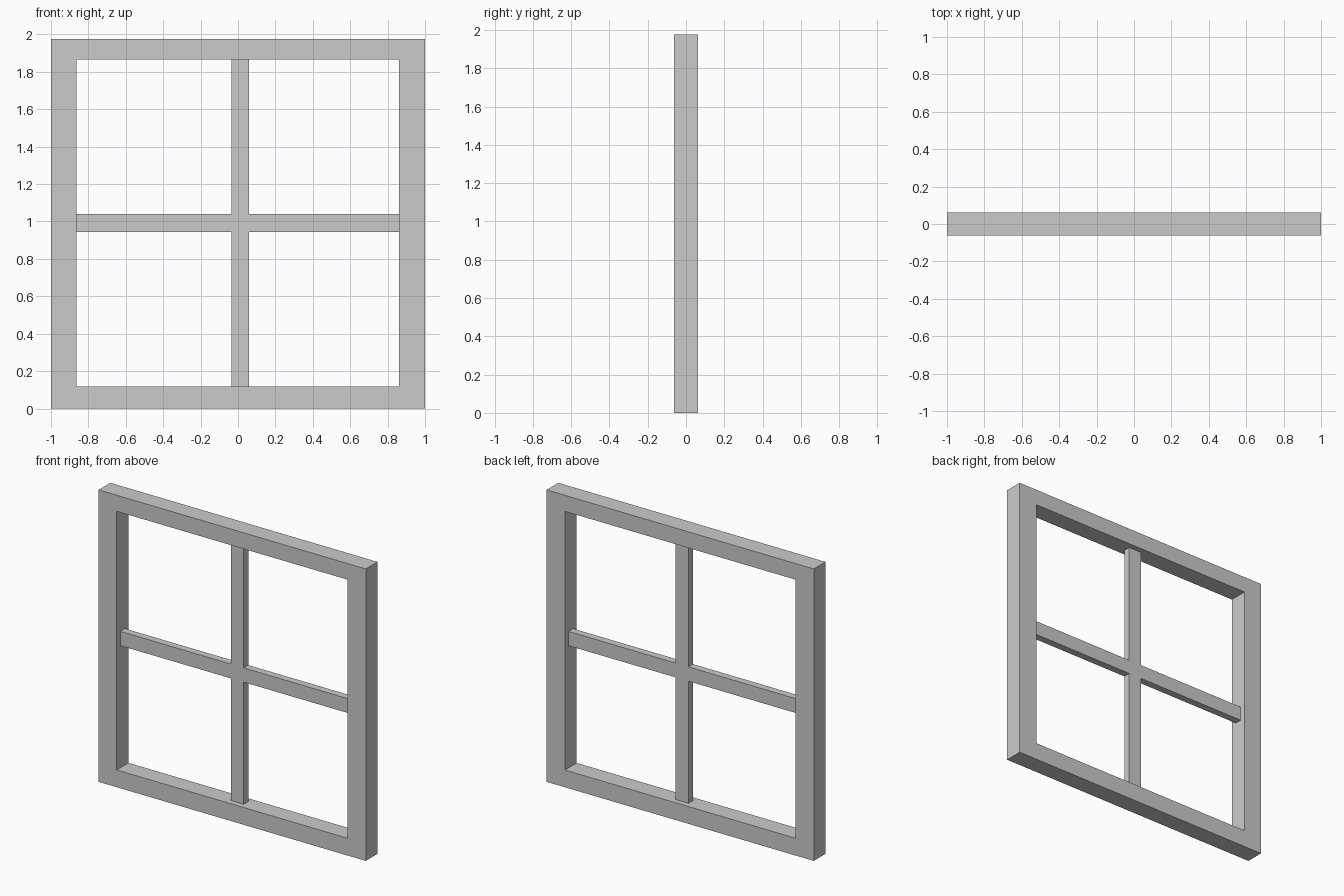
import bpy, bmesh

if "Cube" in bpy.data.objects:
    bpy.data.objects.remove(bpy.data.objects["Cube"])


def extrude_profile(name, points, faces, half_depth):
    """Flat x-z profile at the front, extruded back to a closed solid."""
    bm = bmesh.new()
    verts = [bm.verts.new((x, -half_depth, z)) for x, z in points]
    front = [bm.faces.new([verts[i] for i in f]) for f in faces]
    back = bmesh.ops.extrude_face_region(bm, geom=front, use_keep_orig=True)["geom"]
    for v in back:
        if isinstance(v, bmesh.types.BMVert):
            v.co.y = half_depth
    bmesh.ops.recalc_face_normals(bm, faces=bm.faces)
    mesh = bpy.data.meshes.new(name)
    bm.to_mesh(mesh)
    bm.free()
    obj = bpy.data.objects.new(name, mesh)
    bpy.context.collection.objects.link(obj)
    return obj


def rectangle(x0, x1, z0, z1):
    return [(x0, z0), (x1, z0), (x1, z1), (x0, z1)]


# Window opening and glazing bar extents
L, R, B, T = -0.864, 0.862, 0.117, 1.866
bar_l, bar_r, bar_b, bar_t = -0.036, 0.06, 0.943, 1.04

# Outer frame: mitred ring around the opening
ring = [(i, (i + 1) % 4, (i + 1) % 4 + 4, i + 4) for i in range(4)]
extrude_profile("window_frame",
                rectangle(-1, 1, 0, 1.975) + rectangle(L, R, B, T),
                ring, 0.0625)

# Glazing bars: one cross-shaped piece, set back from both frame faces
cross = [(bar_l, B), (bar_r, B), (bar_r, bar_b), (R, bar_b), (R, bar_t),
         (bar_r, bar_t), (bar_r, T), (bar_l, T), (bar_l, bar_t),
         (L, bar_t), (L, bar_b), (bar_l, bar_b)]
arms = [(0, 1, 2, 11), (2, 3, 4, 5), (5, 6, 7, 8), (8, 9, 10, 11), (2, 5, 8, 11)]
extrude_profile("glazing_bars", cross, arms, 0.0245)
